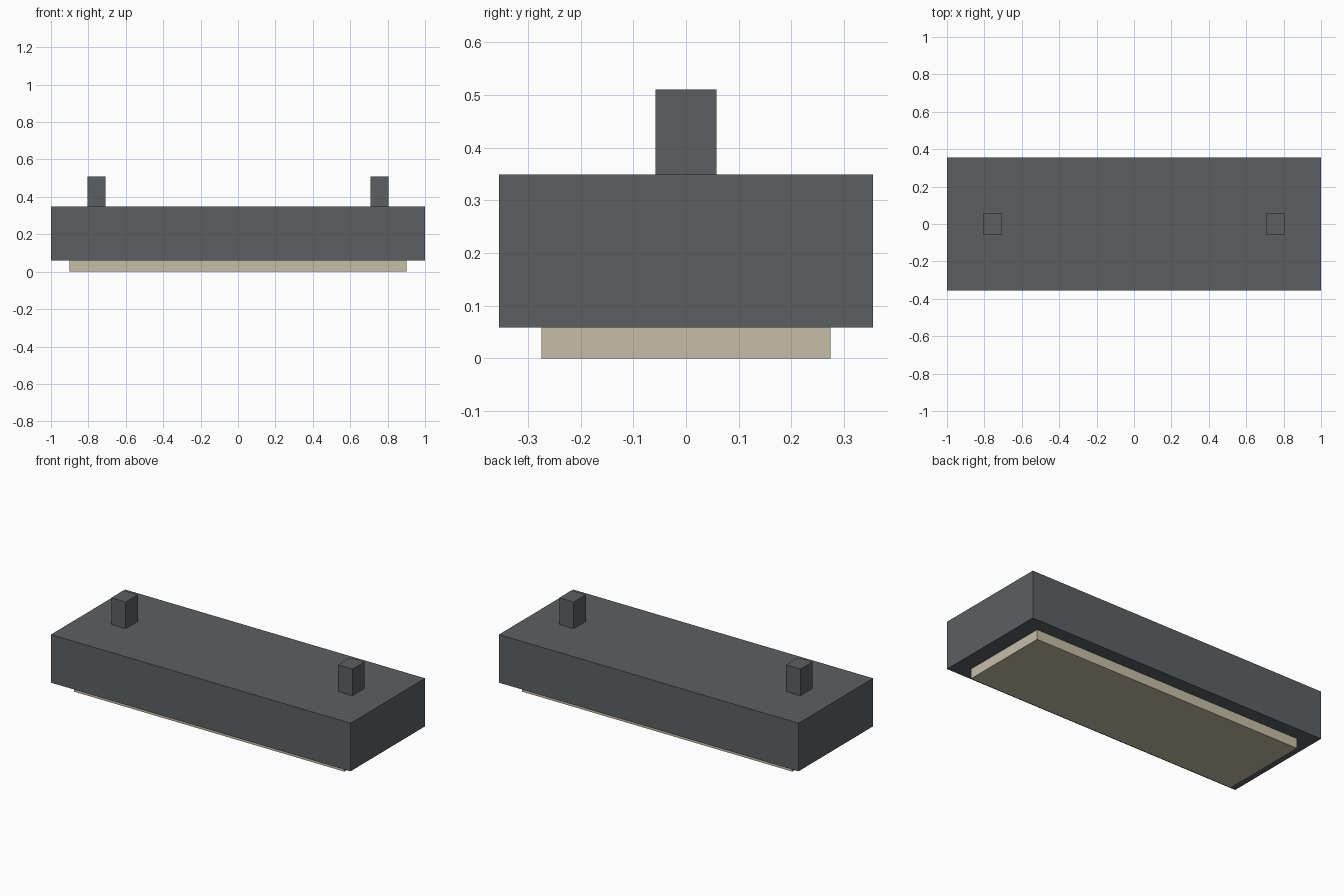
import bpy

if "Cube" in bpy.data.objects:
    bpy.data.objects.remove(bpy.data.objects["Cube"])


def material(name, color):
    m = bpy.data.materials.new(name)
    m.diffuse_color = (*color, 1.0)
    m.use_nodes = True
    m.node_tree.nodes["Principled BSDF"].inputs["Base Color"].default_value = m.diffuse_color
    return m


def box(name, lo, hi, mat):
    """Axis-aligned box between two corners."""
    bpy.ops.mesh.primitive_cube_add(size=1, location=[(a + b) / 2 for a, b in zip(lo, hi)])
    ob = bpy.context.object
    ob.name = name
    ob.scale = [b - a for a, b in zip(lo, hi)]
    bpy.ops.object.transform_apply(location=False, rotation=False, scale=True)
    ob.data.materials.append(mat)
    return ob


dark_grey = material("dark_grey", (0.107, 0.116, 0.121))
warm_beige = material("warm_beige", (0.565, 0.515, 0.392))

# Main housing and the light panel under it
box("housing", (-1, -0.355, 0.059), (1, 0.355, 0.349), dark_grey)
box("lower_panel", (-0.902, -0.274, 0), (0.902, 0.274, 0.059), warm_beige)

# Mounting posts on top, one at each end
for side, label in ((-1, "left"), (1, "right")):
    cx = side * 0.757
    box(f"{label}_mounting_post", (cx - 0.048, -0.058, 0.349), (cx + 0.048, 0.058, 0.51), dark_grey)
